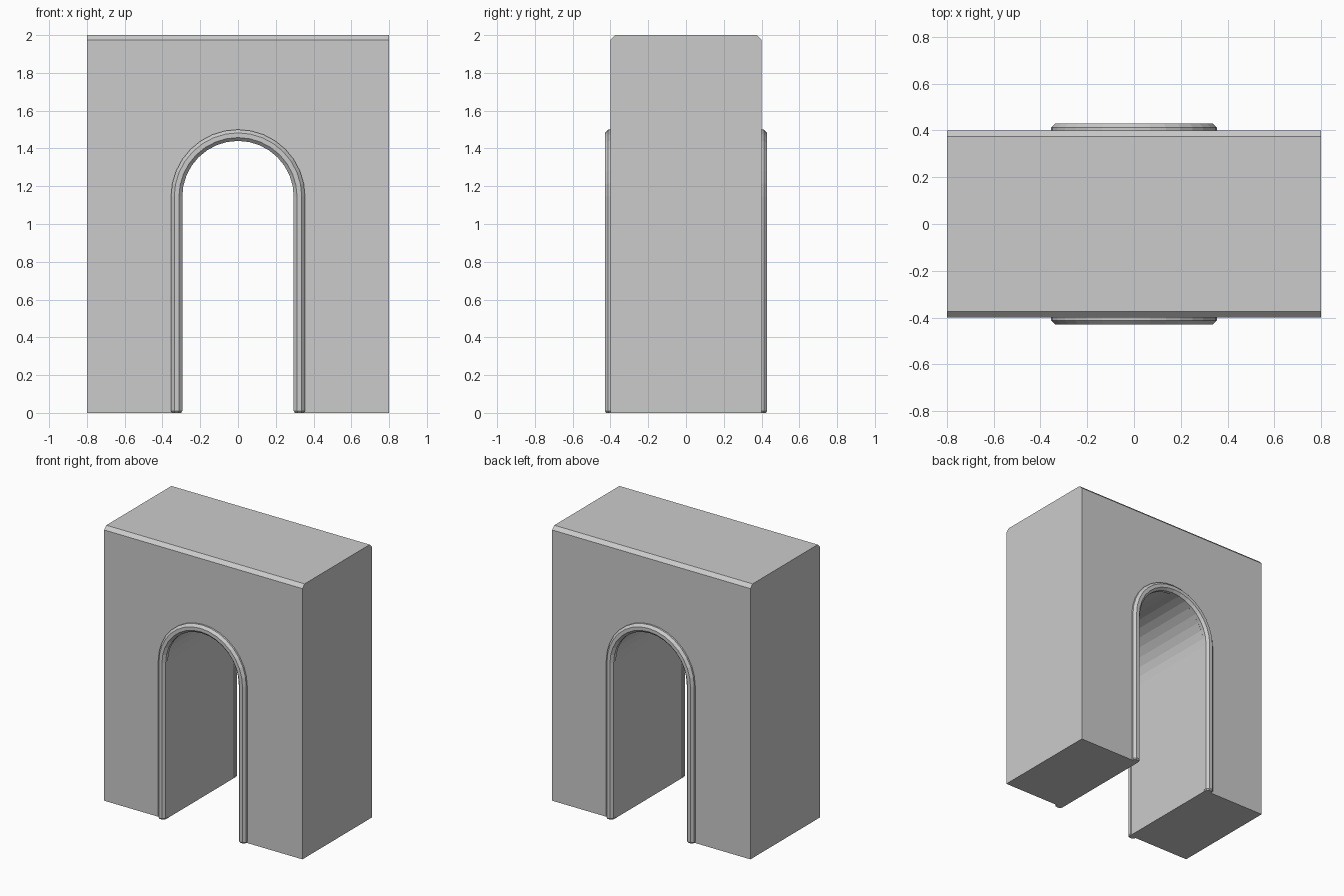
import bpy, bmesh
from math import pi, cos, sin

if "Cube" in bpy.data.objects:
    bpy.data.objects.remove(bpy.data.objects["Cube"])

SPRING = 1.145   # height where the arch starts
SEGS = 16


def arch_path(radius):
    """Upright, half circle, upright: list of (x, z, normal_x, normal_z)."""
    pts = [(radius * cos(a), SPRING + radius * sin(a), cos(a), sin(a))
           for a in (pi * i / SEGS for i in range(SEGS + 1))]
    return [(radius, 0, 1, 0)] + pts + [(-radius, 0, -1, 0)]


def make_object(name, bm):
    bmesh.ops.recalc_face_normals(bm, faces=bm.faces)
    mesh = bpy.data.meshes.new(name)
    bm.to_mesh(mesh)
    bm.free()
    obj = bpy.data.objects.new(name, mesh)
    bpy.context.collection.objects.link(obj)
    return obj


# Wall block with the arched passage
bm = bmesh.new()
outline = [(p[0], p[1]) for p in arch_path(0.30)]
outline += [(-0.8, 0), (-0.8, 2), (0.8, 2), (0.8, 0)]
front = bm.faces.new([bm.verts.new((x, -0.4, z)) for x, z in outline])
ext = bmesh.ops.extrude_face_region(bm, geom=[front], use_keep_orig=True)
bmesh.ops.translate(bm, vec=(0, 0.8, 0),
                    verts=[g for g in ext["geom"] if isinstance(g, bmesh.types.BMVert)])
# Chamfer along the top front and back edges
top = [e for e in bm.edges
       if all(v.co.z > 1.99 for v in e.verts) and e.calc_length() > 1]
bmesh.ops.bevel(bm, geom=top, offset=0.025, segments=1, affect='EDGES')
make_object("arch_wall", bm)

# Trim moulding: octagonal section swept around the opening, eased at the feet
bm = bmesh.new()
R = 0.03 / cos(pi / 8)
path = [(p, 1.0) for p in arch_path(0.325)]
for i, at in ((0, 1), (-1, len(path))):
    x, z, nx, nz = path[i][0]
    path[i] = (path[i][0], 0.75)
    path.insert(at if i == 0 else len(path) - 1, ((x, 0.01, nx, nz), 1.0))
rings = []
for (x, z, nx, nz), s in path:
    ring = []
    for k in range(8):
        a = pi / 8 + k * pi / 4
        d = R * s * cos(a)
        ring.append(bm.verts.new((x + nx * d, -0.4 + R * s * sin(a), z + nz * d)))
    rings.append(ring)
for a, b in zip(rings, rings[1:]):
    for k in range(8):
        j = (k + 1) % 8
        bm.faces.new((a[k], a[j], b[j], b[k]))
bm.faces.new(rings[0])
bm.faces.new(rings[-1])
trim = make_object("arch_trim", bm)

# Same trim on the back
mirror = trim.modifiers.new("back_copy", 'MIRROR')
mirror.use_axis = (False, True, False)
mirror.use_mirror_merge = False
